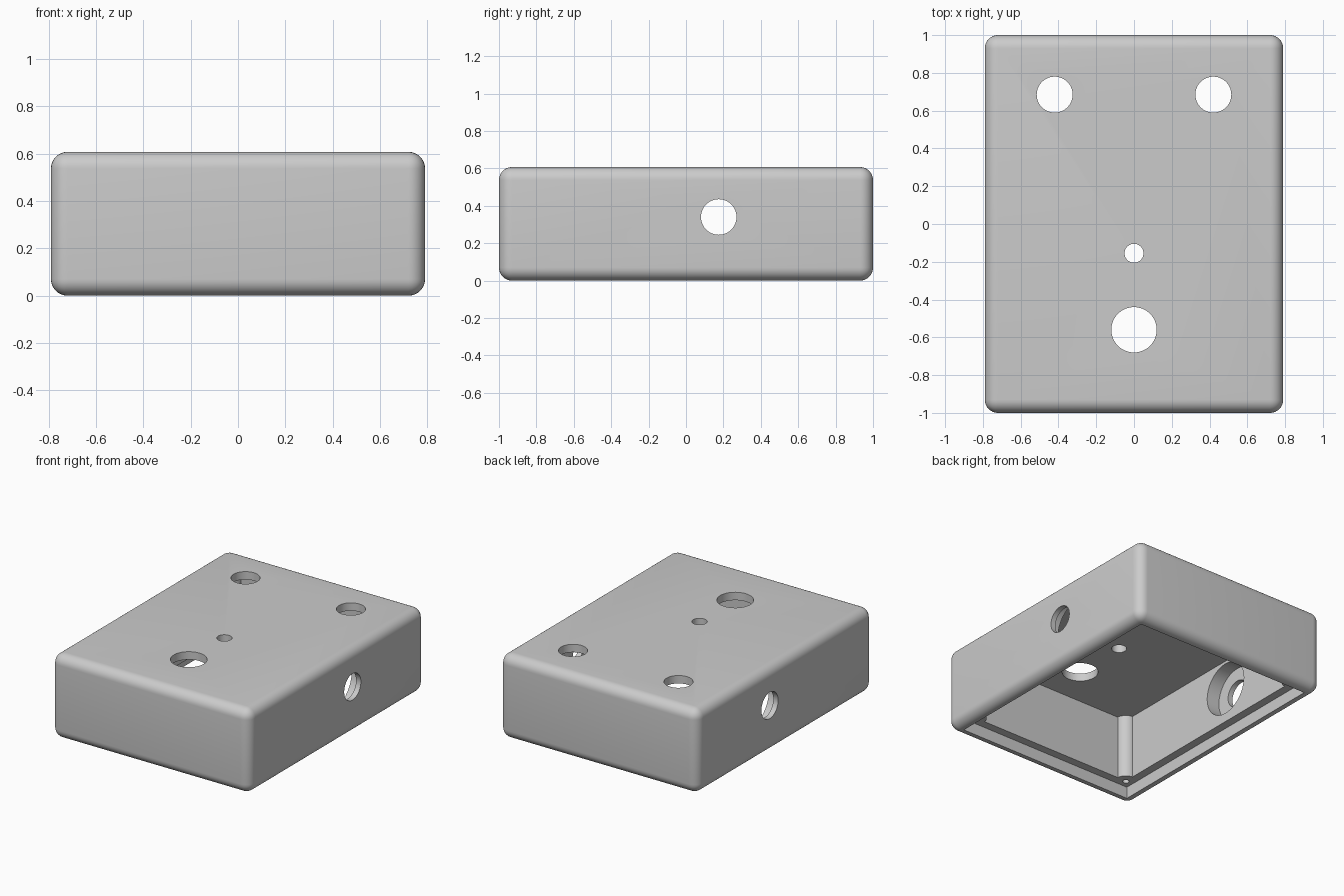
import bpy
from math import pi, radians

cube = bpy.data.objects.get("Cube")
if cube:
    bpy.data.objects.remove(cube, do_unlink=True)

W, L, H = 1.58, 2.0, 0.607      # outer size
WALL, LIP = 0.14, 0.08          # side wall and lid rim thickness
CEILING, LEDGE = 0.55, 0.085    # underside of top, depth of lid recess


def box(name, sx, sy, z0, z1):
    bpy.ops.mesh.primitive_cube_add(size=1, location=(0, 0, (z0 + z1) / 2))
    ob = bpy.context.object
    ob.name = name
    ob.scale = (sx, sy, z1 - z0)
    bpy.ops.object.transform_apply(location=True, rotation=False, scale=True)
    return ob


def cylinder(name, r, depth, loc, along_x=False):
    bpy.ops.mesh.primitive_cylinder_add(
        vertices=64, radius=r, depth=depth, location=loc,
        rotation=(0, pi / 2 if along_x else 0, 0))
    ob = bpy.context.object
    ob.name = name
    return ob


def apply(mod):
    bpy.ops.object.select_all(action='DESELECT')
    body.select_set(True)
    bpy.context.view_layer.objects.active = body
    bpy.ops.object.modifier_apply(modifier=mod.name)


def combine(tool, operation='DIFFERENCE'):
    mod = body.modifiers.new("combine", 'BOOLEAN')
    mod.operation = operation
    mod.solver = 'EXACT'
    mod.object = tool
    apply(mod)
    bpy.data.objects.remove(tool, do_unlink=True)


# Rounded outer shell
body = box("enclosure", W, L, 0, H)
bevel = body.modifiers.new("rounding", 'BEVEL')
bevel.width = 0.07
bevel.segments = 8
apply(bevel)

# Hollow inside
combine(box("cavity", W - 2 * WALL, L - 2 * WALL, -0.1, CEILING))

# Corner screw posts
corners = [(sx * 0.655, sy * 0.865) for sx in (-1, 1) for sy in (-1, 1)]
for x, y in corners:
    combine(cylinder("post", 0.075, 0.53, (x, y, 0.305)), 'UNION')

# Lid recess and screw holes
combine(box("lid_recess", W - 2 * LIP, L - 2 * LIP, -0.1, LEDGE))
for x, y in corners:
    combine(cylinder("screw_hole", 0.022, 0.4, (x, y, 0.2)))

# Openings in the top
for x, y, r in ((-0.42, 0.685, 0.095), (0.42, 0.685, 0.095),
                (0, -0.155, 0.05), (0, -0.56, 0.12)):
    combine(cylinder("top_hole", r, 0.3, (x, y, H)))

# Side openings, widened on the inside of the wall
for s in (-1, 1):
    combine(cylinder("side_hole", 0.095, 0.4, (s * W / 2, 0.175, 0.34), True))
    combine(cylinder("counterbore", 0.19, 0.2, (s * 0.652, 0.175, 0.34), True))

# Single grey finish
grey = bpy.data.materials.new("light grey")
grey.use_nodes = True
colour = (0.6, 0.6, 0.6, 1)
grey.diffuse_color = colour
grey.node_tree.nodes["Principled BSDF"].inputs["Base Color"].default_value = colour
body.data.materials.clear()
body.data.materials.append(grey)

bpy.ops.object.select_all(action='DESELECT')
body.select_set(True)
bpy.context.view_layer.objects.active = body
bpy.ops.object.shade_smooth_by_angle(angle=radians(30))
